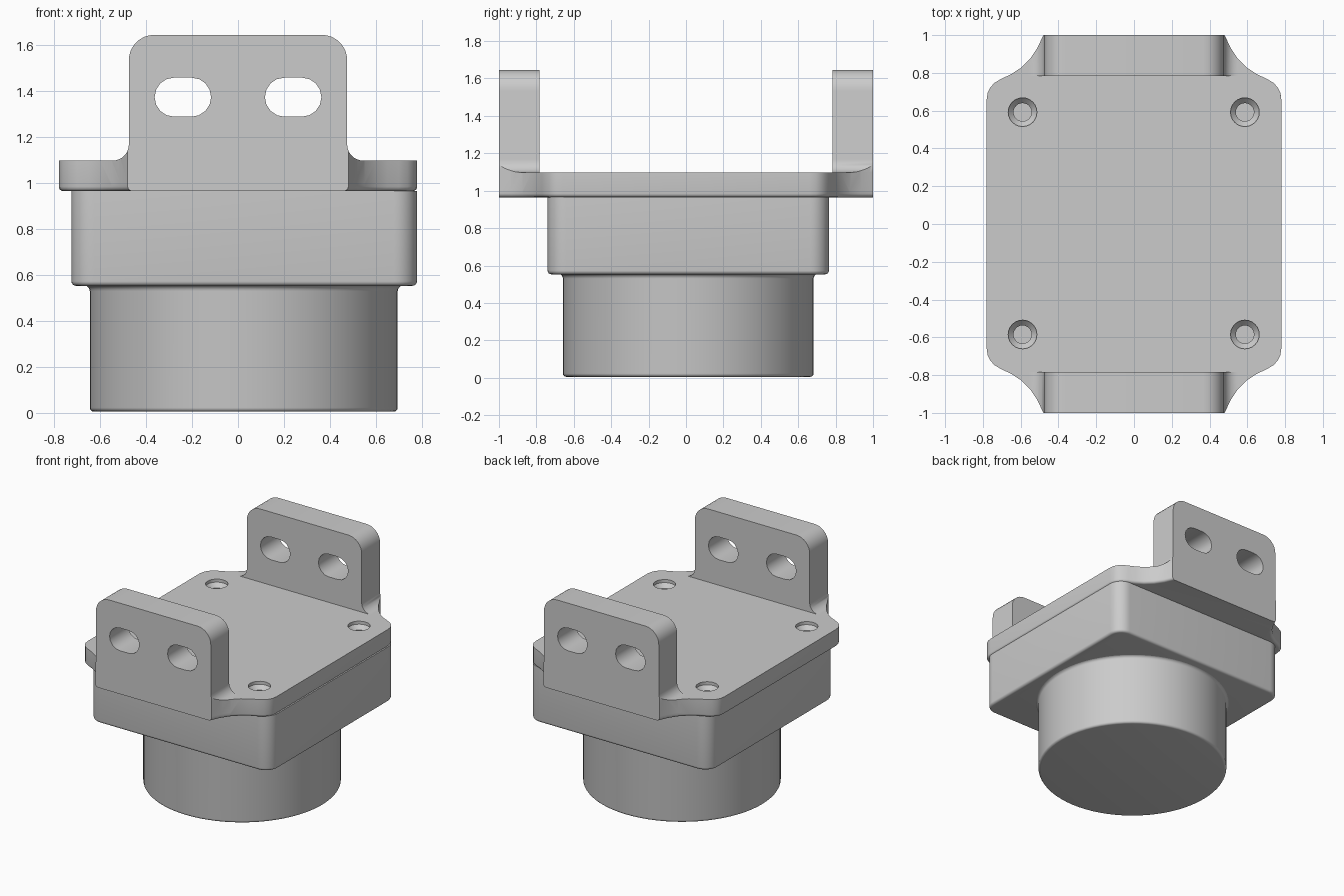
import bpy, bmesh
from math import sin, cos, pi, radians
from mathutils import Vector

cube = bpy.data.objects.get("Cube")
if cube:
    bpy.data.objects.remove(cube)

metal = bpy.data.materials.new("plain grey")
metal.use_nodes = True
GREY = (0.6, 0.6, 0.6, 1)
metal.diffuse_color = GREY
metal.node_tree.nodes["Principled BSDF"].inputs["Base Color"].default_value = GREY


def make(name, bm):
    bmesh.ops.recalc_face_normals(bm, faces=bm.faces)
    mesh = bpy.data.meshes.new(name)
    bm.to_mesh(mesh)
    bm.free()
    mesh.materials.append(metal)
    obj = bpy.data.objects.new(name, mesh)
    bpy.context.collection.objects.link(obj)
    return obj


def arc(cx, cy, r, a0, a1, n=8):
    steps = [radians(a0 + (a1 - a0) * i / n) for i in range(n + 1)]
    return [(cx + r * cos(a), cy + r * sin(a)) for a in steps]


def prism(name, outline, lo, hi, axis="z", round_edge=None, radius=0.02):
    """Extrude an outline along z, or an x-z outline along y."""
    place = (lambda u, v, w: (u, v, w)) if axis == "z" else (lambda u, v, w: (u, w, v))
    bm = bmesh.new()
    face = bm.faces.new([bm.verts.new(place(u, v, lo)) for u, v in outline])
    rim = [e for e in face.edges if round_edge and round_edge(e)]
    new = bmesh.ops.extrude_face_region(bm, geom=[face], use_keep_orig=True)["geom"]
    shift = Vector(place(0, 0, hi - lo))
    bmesh.ops.translate(bm, vec=shift, verts=[g for g in new if isinstance(g, bmesh.types.BMVert)])
    if rim:
        bmesh.ops.bevel(bm, geom=rim, offset=radius, segments=4, profile=0.5, affect="EDGES")
    return make(name, bm)


def lathe(name, profile, centre, segments=72):
    bm = bmesh.new()
    verts = [bm.verts.new((r, 0, z)) for r, z in profile]
    edges = [bm.edges.new(pair) for pair in zip(verts, verts[1:])]
    bmesh.ops.spin(bm, geom=verts + edges, cent=(0, 0, 0), axis=(0, 0, 1),
                   angle=2 * pi, steps=segments, use_merge=True)
    bmesh.ops.remove_doubles(bm, verts=bm.verts, dist=0.0001)
    bmesh.ops.translate(bm, vec=(*centre, 0), verts=bm.verts)
    return make(name, bm)


def combine(obj, tool, operation):
    mod = obj.modifiers.new(operation, "BOOLEAN")
    mod.object, mod.operation, mod.solver = tool, operation, "EXACT"
    bpy.context.view_layer.objects.active = obj
    bpy.ops.object.modifier_apply(modifier=mod.name)
    bpy.data.objects.remove(tool)


# Plate outline: a rounded corner flaring in to the tab, mirrored to all sides
corner = [(0.78, 0.66), (0.775, 0.695), (0.762, 0.722), (0.738, 0.748), (0.70, 0.77),
          (0.65, 0.793), (0.60, 0.826), (0.55, 0.875), (0.51, 0.935), (0.48, 1.0)]
half = corner + [(-x, y) for x, y in reversed(corner)]
outline = half + [(-x, -y) for x, y in half]
bracket = prism("mounting_bracket", outline, 0.965, 1.098, round_edge=lambda e: not all(
    abs(v.co.y) > 0.99 for v in e.verts))

# Upright ears with rounded tops and filleted feet
side = ([(0.56, 1.0), (0.56, 1.098)] + arc(0.545, 1.168, 0.07, 270, 180)
        + arc(0.365, 1.535, 0.11, 0, 90))
ear_profile = side + [(-x, z) for x, z in reversed(side)]
for s in (-1, 1):
    ear = prism("ear", ear_profile, s * 0.783, s * 1.05, "y")
    combine(ear, prism("ear_trim", outline, 0.9, 1.8), "INTERSECT")
    combine(bracket, ear, "UNION")

# Slotted holes through both ears
for x in (-0.24, 0.24):
    slot = arc(x + 0.038, 1.374, 0.085, -90, 90) + arc(x - 0.038, 1.374, 0.085, 90, 270)
    combine(bracket, prism("slot_cutter", slot, -1.2, 1.2, "y"), "DIFFERENCE")

# Countersunk screw holes
hole = [(0, 0.9), (0.048, 0.9), (0.048, 1.045), (0.076, 1.075), (0.076, 1.2), (0, 1.2)]
for x in (-0.59, 0.587):
    for y in (-0.585, 0.592):
        combine(bracket, lathe("screw_cutter", hole, (x, y), 24), "DIFFERENCE")

# Square housing with rounded corners
cx, cy, h, r = 0.027, 0.012, 0.752, 0.1
square = []
for i, (sx, sy) in enumerate([(1, 1), (-1, 1), (-1, -1), (1, -1)]):
    square += arc(cx + sx * (h - r), cy + sy * (h - r), r, 90 * i, 90 * i + 90)
housing = prism("square_housing", square, 0.553, 0.966, round_edge=lambda e: True)

# Round drum with softened base and a flared top
drum_profile = ([(0, 0.005)] + arc(0.652, 0.023, 0.018, 270, 360, 5)
                + arc(0.695, 0.53, 0.025, 180, 90, 5) + [(0, 0.555)])
drum = lathe("round_drum", drum_profile, (0.025, 0.012))

for obj in (bracket, housing, drum):
    bpy.ops.object.select_all(action="DESELECT")
    obj.select_set(True)
    bpy.context.view_layer.objects.active = obj
    bpy.ops.object.shade_smooth_by_angle(angle=radians(30))
